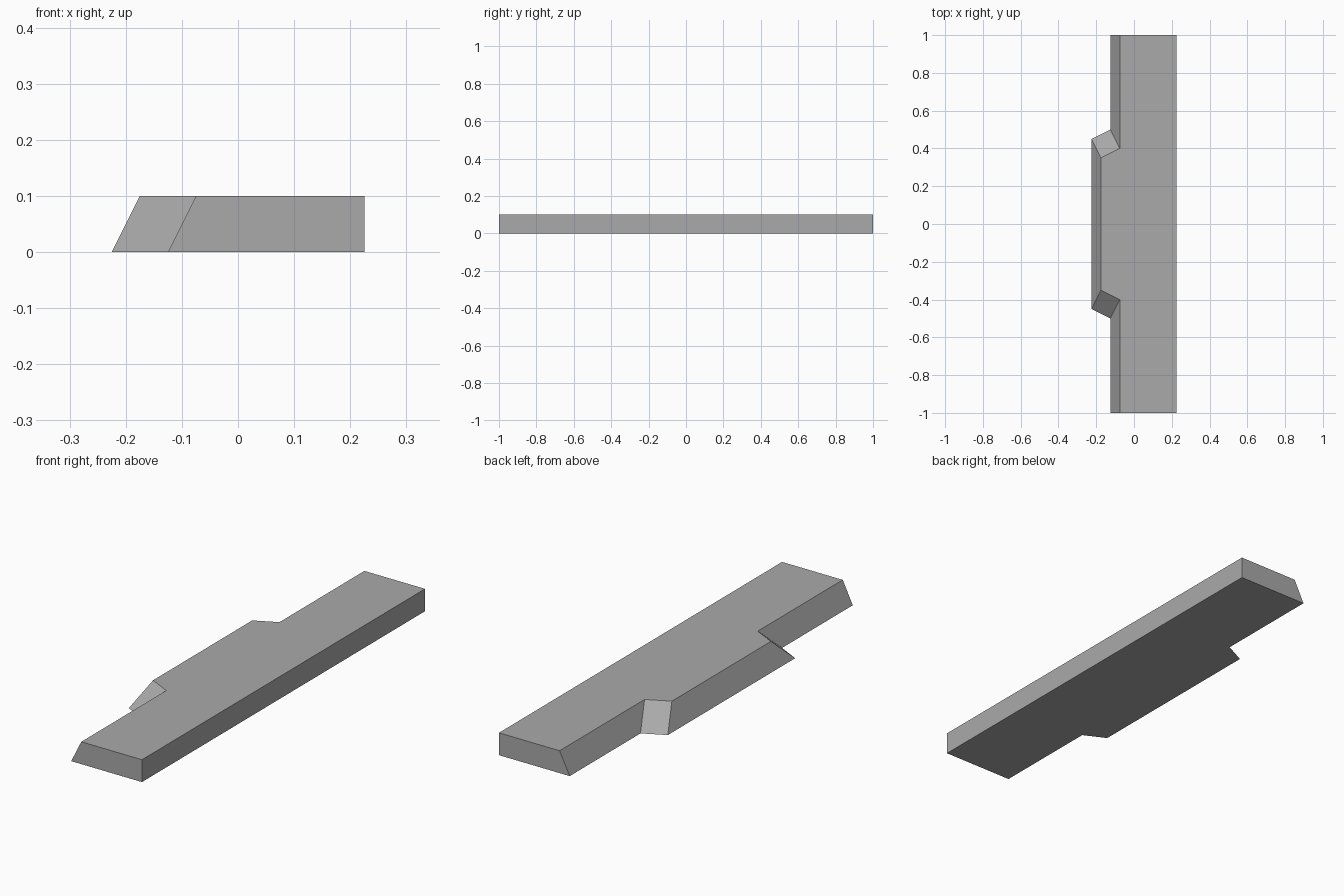
import bpy
import bmesh

cube = bpy.data.objects.get("Cube")
if cube:
    bpy.data.objects.remove(cube, do_unlink=True)

# Plain grey material
grey = bpy.data.materials.new("grey")
grey.use_nodes = True
colour = (0.4, 0.4, 0.4, 1)
grey.diffuse_color = colour
grey.node_tree.nodes["Principled BSDF"].inputs["Base Color"].default_value = colour


def outline(shift, bump_root, bump_tip, z):
    """Slab outline with a raised tab on its sloping side, mirrored in y."""
    half = [(0.225, 1), (-0.125 + shift, 1),
            (-0.125 + shift, bump_root), (-0.225 + shift, bump_tip)]
    return [(x, y, z) for x, y in half] + [(x, -y, z) for x, y in reversed(half)]


# Slab with a sloping side and a tab along its middle
bm = bmesh.new()
bottom = [bm.verts.new(p) for p in outline(0, 0.5, 0.45, 0)]
top = [bm.verts.new(p) for p in outline(0.05, 0.4, 0.35, 0.1)]
bm.faces.new(bottom)
bm.faces.new(top)
for i in range(len(bottom)):
    j = (i + 1) % len(bottom)
    bm.faces.new((bottom[i], bottom[j], top[j], top[i]))
bmesh.ops.recalc_face_normals(bm, faces=bm.faces)

mesh = bpy.data.meshes.new("slab")
bm.to_mesh(mesh)
bm.free()
mesh.materials.append(grey)
slab = bpy.data.objects.new("slab", mesh)
bpy.context.collection.objects.link(slab)
